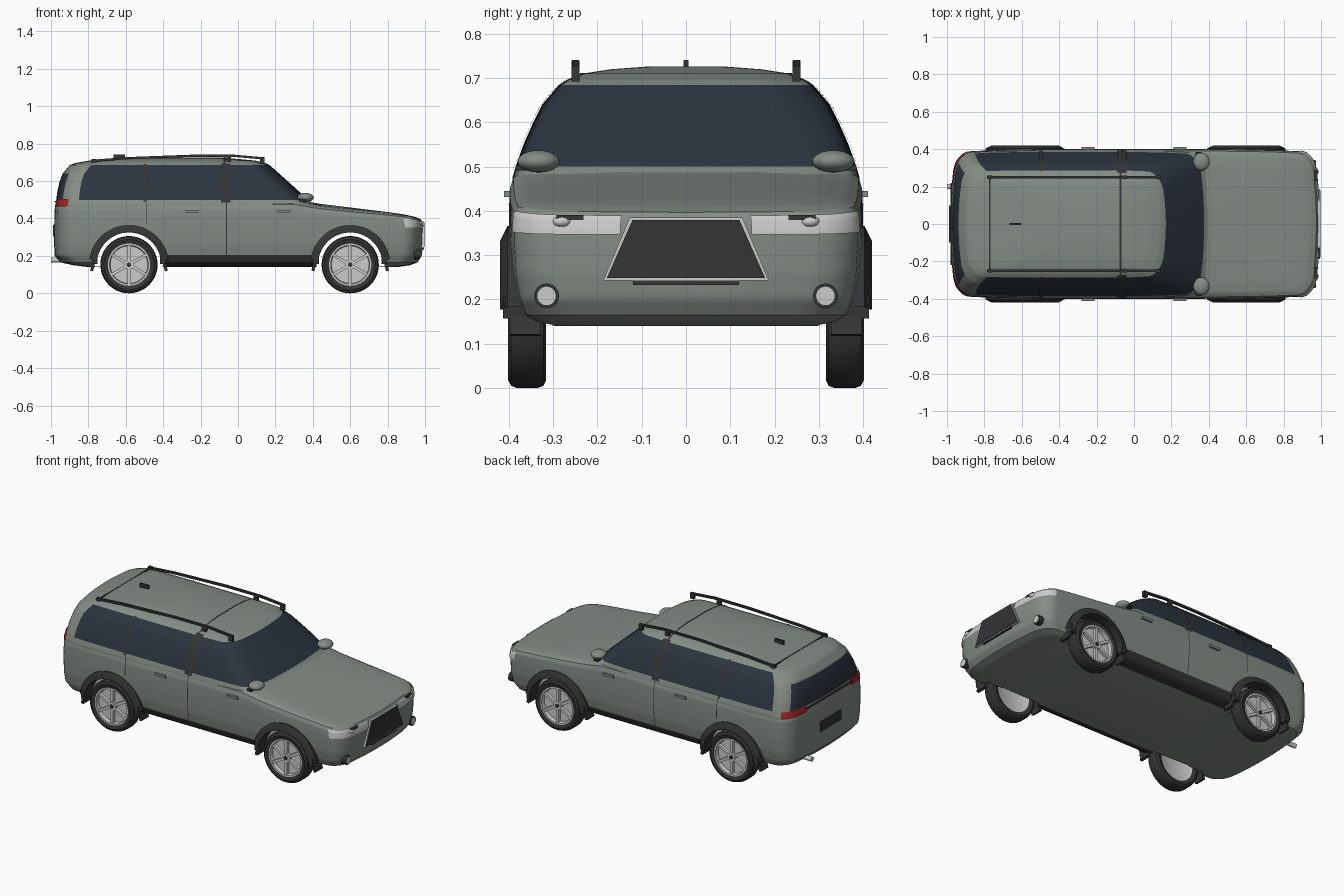
import bpy, bmesh
from math import sin, cos, pi, copysign, radians
from mathutils import Matrix, Vector

if "Cube" in bpy.data.objects:
    bpy.data.objects.remove(bpy.data.objects["Cube"])

def material(name, *rgb):
    m = bpy.data.materials.new(name)
    m.diffuse_color = (*rgb, 1)
    m.use_nodes = True
    m.node_tree.nodes["Principled BSDF"].inputs["Base Color"].default_value = m.diffuse_color
    return m

PAINT = material("paint", .23, .265, .235)
GLASS = material("glass", .025, .035, .05)
DARK = material("dark", .035, .035, .037)
SILVER = material("silver", .6, .6, .6)
RED = material("red", .35, .02, .02)

def finish(name, bm, mats, mirror=True):
    bmesh.ops.remove_doubles(bm, verts=bm.verts, dist=1e-5)
    bmesh.ops.recalc_face_normals(bm, faces=bm.faces)
    me = bpy.data.meshes.new(name)
    bm.to_mesh(me)
    bm.free()
    ob = bpy.data.objects.new(name, me)
    bpy.context.collection.objects.link(ob)
    for m in mats:
        me.materials.append(m)
    bpy.ops.object.select_all(action='DESELECT')
    ob.select_set(True)
    bpy.context.view_layer.objects.active = ob
    bpy.ops.object.shade_smooth_by_angle(angle=radians(35))
    if mirror:
        mod = ob.modifiers.new("mirror", 'MIRROR')
        mod.use_axis = (False, True, False)
        mod.merge_threshold = 1e-4
    return ob

def grid(name, rows, mats, mirror=True, pick=None, drop=None):
    bm = bmesh.new()
    vs = [[bm.verts.new(p) for p in r] for r in rows]
    for i in range(len(vs) - 1):
        for j in range(len(vs[0]) - 1):
            q = (vs[i][j], vs[i][j + 1], vs[i + 1][j + 1], vs[i + 1][j])
            c = sum((v.co for v in q), Vector()) / 4
            if drop and drop(c):
                continue
            f = bm.faces.new(q)
            if pick:
                f.material_index = pick(j, c)
    return finish(name, bm, mats, mirror)

def box(name, loc, size, mat, mirror=True, tilt=0):
    bm = bmesh.new()
    m = Matrix.Translation(loc) @ Matrix.Rotation(tilt, 4, 'Y') @ Matrix.Diagonal((*size, 1))
    bmesh.ops.create_cube(bm, size=1, matrix=m)
    return finish(name, bm, [mat], mirror)

def rod(name, loc, r, length, axis, mat, mirror=True):
    bm = bmesh.new()
    rot = Matrix.Rotation(pi / 2, 4, 'Y' if axis == 'x' else 'X')
    bmesh.ops.create_cone(bm, cap_ends=True, segments=24, radius1=r, radius2=r, depth=length,
                          matrix=Matrix.Translation(loc) @ rot)
    return finish(name, bm, [mat], mirror)

def ball(name, loc, size, mat):
    bm = bmesh.new()
    bmesh.ops.create_uvsphere(bm, u_segments=24, v_segments=12, radius=1,
                              matrix=Matrix.Translation(loc) @ Matrix.Diagonal((*size, 1)))
    return finish(name, bm, [mat])

def lathe(name, cx, cz, prof, mat, a0=0, a1=2 * pi, n=48):
    rows = [[(cx + r * cos(a0 + (a1 - a0) * i / n), y, cz + r * sin(a0 + (a1 - a0) * i / n))
             for r, y in prof] for i in range(n + 1)]
    return grid(name, rows, [mat])

# Horizontal slices: z, rear x, front x, half width
LOWER = [(.14, -.8, .85, .3), (.15, -.88, .92, .345), (.165, -.95, .96, .37), (.2, -.98, .982, .385),
         (.26, -.983, .99, .396), (.34, -.983, .99, .4), (.4, -.982, .99, .4), (.45, -.98, .985, .398),
         (.475, -.975, .975, .39), (.488, -.96, .945, .37), (.497, -.9, .88, .32), (.505, -.6, .6, .15)]
CABIN = [(.44, -.978, .44, .394), (.475, -.977, .41, .392), (.5, -.972, .375, .385), (.55, -.965, .32, .367),
         (.6, -.953, .265, .345), (.64, -.938, .22, .325), (.685, -.9, .17, .287), (.697, -.87, .145, .268),
         (.71, -.79, .09, .235), (.72, -.6, -.02, .17), (.726, -.4, -.1, .09)]
HOOD = [(-1, .5), (.3, .5), (.43, .475), (.6, .455), (.8, .435), (.92, .42), (1.1, .39)]
F, S = 8, 90

def interp(tab, t):
    for a, b in zip(tab, tab[1:]):
        if t <= b[0]:
            k = (t - a[0]) / (b[0] - a[0])
            return [p + (q - p) * k for p, q in zip(a[1:], b[1:])]
    return tab[-1][1:]

def ring(tab, z, off=0):
    xr, xf, w = interp(tab, z)
    rx, ry = .08, min(.1, w * .5)
    q = [k / F * pi / 2 for k in range(F)]
    pts = [(xf, (w - ry) * k / F) for k in range(F)]
    pts += [(xf - rx + rx * cos(a), w - ry + ry * sin(a)) for a in q]
    pts += [(xf - rx + (xr - xf + 2 * rx) * k / S, w) for k in range(S)]
    pts += [(xr + rx - rx * sin(a), w - ry + ry * cos(a)) for a in q]
    pts += [(xr, (w - ry) * (1 - k / F)) for k in range(F + 1)]
    out = []
    for x, y in pts:
        s = (2 * x - xf - xr) / (xf - xr)
        x -= copysign(s ** 4 * .03 * (y / w) ** 2, s)
        zz = z
        if tab is LOWER and z > .3:
            zz = .3 + (z - .3) * (interp(HOOD, x)[0] - .3) / .2
        out.append((x + copysign(off, s), y * (1 - .04 * s ** 4) + off, zz))
    return out

def side(x, z):
    tab = LOWER if z < .46 else CABIN
    xr, xf, w = interp(tab, z)
    return w * (1 - .04 * ((2 * x - xf - xr) / (xf - xr)) ** 4)

def levels(tab, n=4):
    zs = [a[0] + (b[0] - a[0]) * k / n for a, b in zip(tab, tab[1:]) for k in range(n)]
    return zs + [tab[-1][0]]

def flat(r):
    return [(x, 0, z) for x, y, z in r]

def steps(a, b, n):
    return [a + (b - a) * i / n for i in range(n + 1)]

def side_panel(name, x0, x1, z0, z1, mat, off=.004, nx=2, nz=10):
    grid(name, [[(x, side(x, z) + off, z) for x in steps(x0, x1, nx)] for z in steps(z0, z1, nz)], [mat])

WHEELS = (-.583, .6)
CZ, R = .153, .153

# Lower body shell with open wheel arches
def opening(c):
    arch = abs(c.y) > .3 and any((c.x - x) ** 2 + (c.z - CZ) ** 2 < .19 ** 2 for x in WHEELS)
    return arch or (c.z > .48 and c.x < .3 and c.y < .36)

rows = [ring(LOWER, z) for z in levels(LOWER)]
grid("lower_body", [flat(rows[0])] + rows + [flat(rows[-1])], [PAINT], drop=opening)

# Cabin with wraparound glass and rear window
def cabin_mat(j, c):
    if j < 2 * F + S * .975:
        return int(.5 < c.z < .685)
    return int(j >= 3 * F + S - 3 and .5 < c.z < .645)

rows = [ring(CABIN, z) for z in levels(CABIN)]
grid("cabin", rows + [flat(rows[-1])], [PAINT, GLASS], pick=cabin_mat)

# Pillars, door seams, sills, door handles
side_panel("middle_pillar", -.09, -.04, .485, .695, DARK)
side_panel("rear_pillar", -.505, -.49, .49, .69, DARK)
side_panel("door_seam", -.064, -.06, .2, .485, DARK, .002)
side_panel("rear_door_seam", -.49, -.486, .37, .49, DARK, .002)
side_panel("sill", -.4, .42, .141, .205, DARK, .005, nx=12)
for x in (-.245, .245):
    box("door_handle", (x, .403, .438), (.07, .016, .014), PAINT)

# Headlights and tail lights wrapped round the corners
grid("headlight", [ring(LOWER, z, .004)[4:2 * F + 1] for z in steps(.385, .462, 6)], [SILVER])
ball("headlight_lens", (.966, .28, .376), (.02, .022, .014), SILVER)
box("headlight_trim", (.972, .262, .385), (.016, .06, .012), DARK)
n = 2 * F + S
grid("tail_light", [ring(CABIN, z, .004)[n + 2:n + F + 3] for z in steps(.465, .505, 4)], [RED])
box("tailgate_seam", (-.976, 0, .49), (.008, .44, .006), DARK, False)
box("rear_plate_recess", (-.983, 0, .335), (.01, .2, .06), DARK, False)

# Grille with bright frame
def trapezoid(name, x, zb, zt, wb, wt, mat):
    ring4 = [(-wb, zb), (wb, zb), (wt, zt), (-wt, zt)]
    bm = bmesh.new()
    f = bm.faces.new([bm.verts.new((.97, y, z)) for y, z in ring4])
    e = bmesh.ops.extrude_face_region(bm, geom=[f])
    bmesh.ops.translate(bm, vec=(x - .97, 0, 0), verts=[v for v in e['geom'] if isinstance(v, bmesh.types.BMVert)])
    finish(name, bm, [mat], False)

trapezoid("grille_frame", .994, .243, .385, .187, .127, SILVER)
trapezoid("grille", .998, .248, .379, .179, .121, DARK)
box("grille_base", (.985, 0, .238), (.02, .24, .01), DARK, False)

# Fog lights
rod("fog_light_ring", (.955, .315, .208), .028, .03, 'x', DARK)
rod("fog_light", (.958, .315, .208), .021, .03, 'x', SILVER)

# Mirrors
ball("side_mirror", (.36, .333, .512), (.044, .048, .025), PAINT)
box("mirror_stalk", (.345, .36, .497), (.03, .05, .012), DARK)

# Roof rails, feet, seams and antenna
rail = [(-.78, .708), (-.6, .722), (-.25, .735), (-.02, .735), (.13, .722)]
for (x0, z0), (x1, z1) in zip(rail, rail[1:]):
    box("roof_rail", ((x0 + x1) / 2, .25, (z0 + z1) / 2), (x1 - x0 + .01, .014, .012), DARK,
        tilt=-(z1 - z0) / (x1 - x0))
for x, z in ((-.77, .7), (-.05, .722), (.13, .71)):
    box("rail_foot", (x, .25, z), (.025, .018, .035), DARK)
box("rear_roof_seam", (-.77, 0, .709), (.008, .48, .006), DARK, False)
grid("roof_seam", [[(x, y, z) for x in (-.078, -.068)] for y, z in
     ((.28, .692), (.24, .711), (.17, .7225), (.09, .7285), (0, .7285))], [DARK])
box("antenna", (-.635, 0, .729), (.06, .012, .024), DARK, False)

# Exhaust pipe
rod("exhaust", (-.965, .2, .178), .014, .07, 'x', SILVER, False)

# Wheels, arch flares and mud flaps
for cx in WHEELS:
    lathe("tyre", cx, CZ, [(.112, .325), (.135, .316), (.148, .322), (R, .335), (R, .382),
                           (.148, .395), (.135, .402), (.112, .395)], DARK)
    lathe("rim", cx, CZ, [(0, .332), (.1, .332), (.113, .325), (.113, .397), (.104, .397), (.1, .375), (0, .375)], SILVER)
    rod("hub", (cx, .385, CZ), .026, .02, 'y', SILVER)
    rod("hub_cap", (cx, .39, CZ), .012, .02, 'y', DARK)
    for i in range(6):
        a = i * pi / 3 + pi / 6
        box("spoke", (cx + .06 * cos(a), .384, CZ + .06 * sin(a)), (.09, .018, .016), SILVER, tilt=-a)
    lathe("arch_flare", cx, CZ, [(.172, .34), (.172, .42), (.18, .42), (.213, .403), (.213, .37)],
          DARK, radians(8), radians(172), 32)
    for s in (-1, 1):
        box("mud_flap", (cx + s * .19, .363, .158), (.016, .07, .08), DARK, tilt=-s * .25)
        box("flap_bracket", (cx + s * .182, .388, .182), (.03, .05, .05), DARK)
